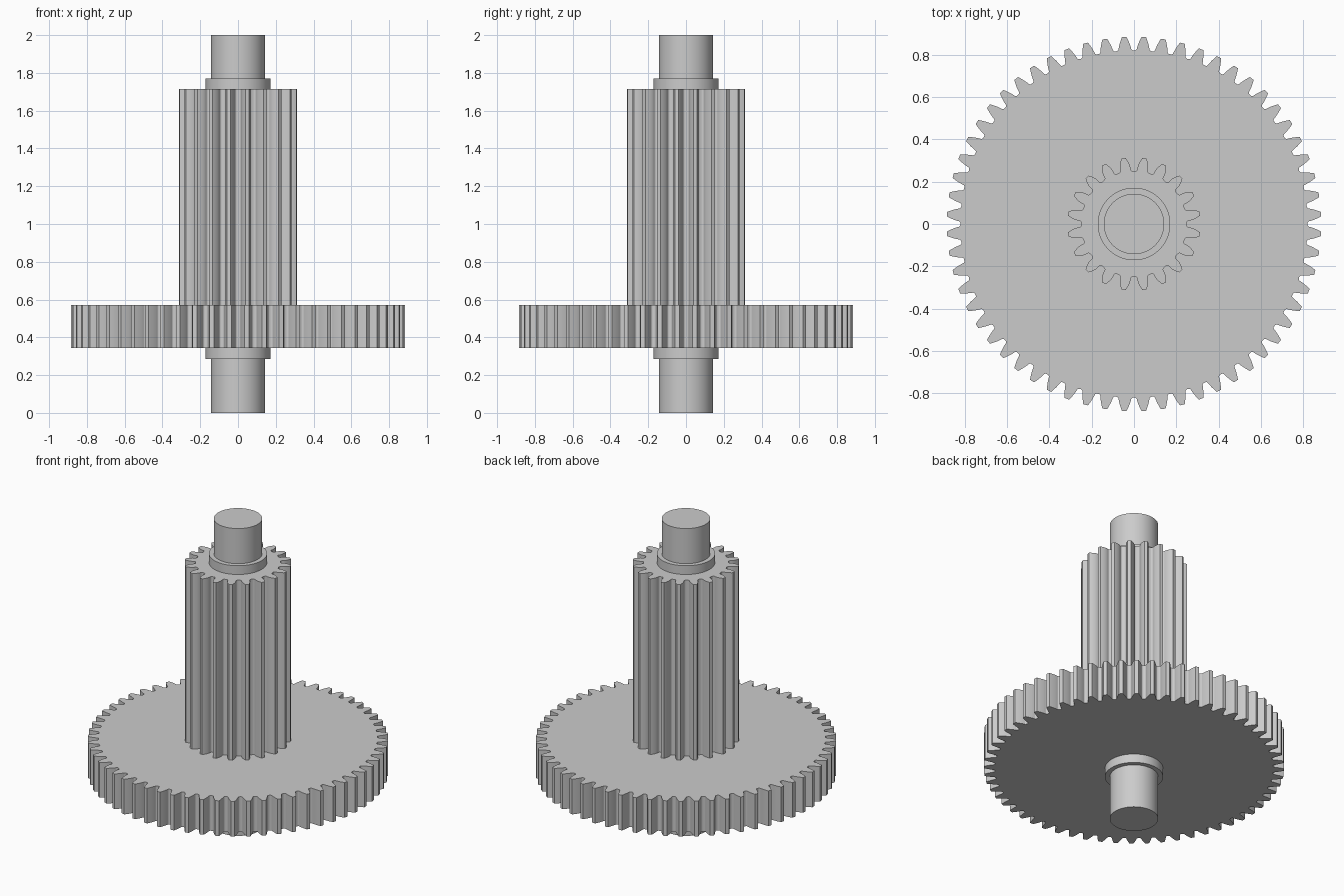
import bpy
import bmesh
import math

if "Cube" in bpy.data.objects:
    bpy.data.objects.remove(bpy.data.objects["Cube"], do_unlink=True)

M = 1 / 35                      # gear module, the base unit of every size
PRESSURE = math.radians(20)

steel = bpy.data.materials.new("plain grey steel")
steel.use_nodes = True
colour = (0.6, 0.6, 0.6, 1)
steel.diffuse_color = colour
steel.node_tree.nodes["Principled BSDF"].inputs["Base Color"].default_value = colour


def involute(angle):
    return math.tan(angle) - angle


def gear_outline(teeth):
    """Involute tooth profile repeated round the circle, with a gap on each axis."""
    pitch = teeth * M / 2
    base = pitch * math.cos(PRESSURE)
    tip, root = pitch + M, pitch - 1.25 * M
    fillet = 0.38 * M
    foot = root + fillet

    def half_angle(r):
        a = math.acos(min(1, base / r))
        return math.pi / (2 * teeth) + involute(PRESSURE) - involute(a)

    # half a tooth from the gap floor up to the tip: (radius, angle off centre)
    side = []
    steps = 5
    for i in range(steps):
        t = math.pi / 2 * (1 - i / steps)
        side.append((foot - fillet * math.sin(t),
                     half_angle(foot) + fillet / root * (1 - math.cos(t))))
    start = max(foot, base)
    if start > foot:
        side.append((foot, half_angle(foot)))
    for i in range(7):
        r = start + (tip - start) * i / 6
        side.append((r, half_angle(r)))

    points = []
    for k in range(teeth):
        centre = (k + 0.5) * 2 * math.pi / teeth
        tooth = [(r, -a) for r, a in side] + [(r, a) for r, a in reversed(side)]
        points += [(r * math.cos(centre + a), r * math.sin(centre + a)) for r, a in tooth]
    return points


def finish(name, bm):
    bmesh.ops.recalc_face_normals(bm, faces=bm.faces)
    mesh = bpy.data.meshes.new(name)
    bm.to_mesh(mesh)
    bm.free()
    mesh.materials.append(steel)
    obj = bpy.data.objects.new(name, mesh)
    bpy.context.collection.objects.link(obj)
    bpy.ops.object.select_all(action="DESELECT")
    obj.select_set(True)
    bpy.context.view_layer.objects.active = obj
    bpy.ops.object.shade_smooth_by_angle(angle=math.radians(25))
    return obj


def make_gear(name, teeth, bottom, top):
    bm = bmesh.new()
    face = bm.faces.new([bm.verts.new((x, y, bottom)) for x, y in gear_outline(teeth)])
    result = bmesh.ops.extrude_face_region(bm, geom=[face], use_keep_orig=True)
    raised = [v for v in result["geom"] if isinstance(v, bmesh.types.BMVert)]
    bmesh.ops.translate(bm, verts=raised, vec=(0, 0, top - bottom))
    return finish(name, bm)


def make_turned(name, profile, segments=96):
    """Stack of rings from (radius, height) pairs, closed at both ends."""
    bm = bmesh.new()
    rings = []
    for r, z in profile:
        rings.append([bm.verts.new((r * math.cos(i * math.tau / segments),
                                    r * math.sin(i * math.tau / segments), z))
                      for i in range(segments)])
    for low, high in zip(rings, rings[1:]):
        for i in range(segments):
            j = (i + 1) % segments
            bm.faces.new((low[i], low[j], high[j], high[i]))
    bm.faces.new(rings[0])
    bm.faces.new(rings[-1])
    return finish(name, bm)


# Shaft with a collar on each side of the gears
shaft, collar = 5 * M, 6 * M
make_turned("shaft_with_collars", [
    (shaft, 0), (shaft, 10 * M), (collar, 10 * M),
    (collar, 62 * M), (shaft, 62 * M), (shaft, 70 * M)])

# Wide gear wheel and the long pinion standing on it
make_gear("gear_wheel", 60, 12 * M, 20 * M)
make_gear("long_pinion", 20, 19.5 * M, 60 * M)
